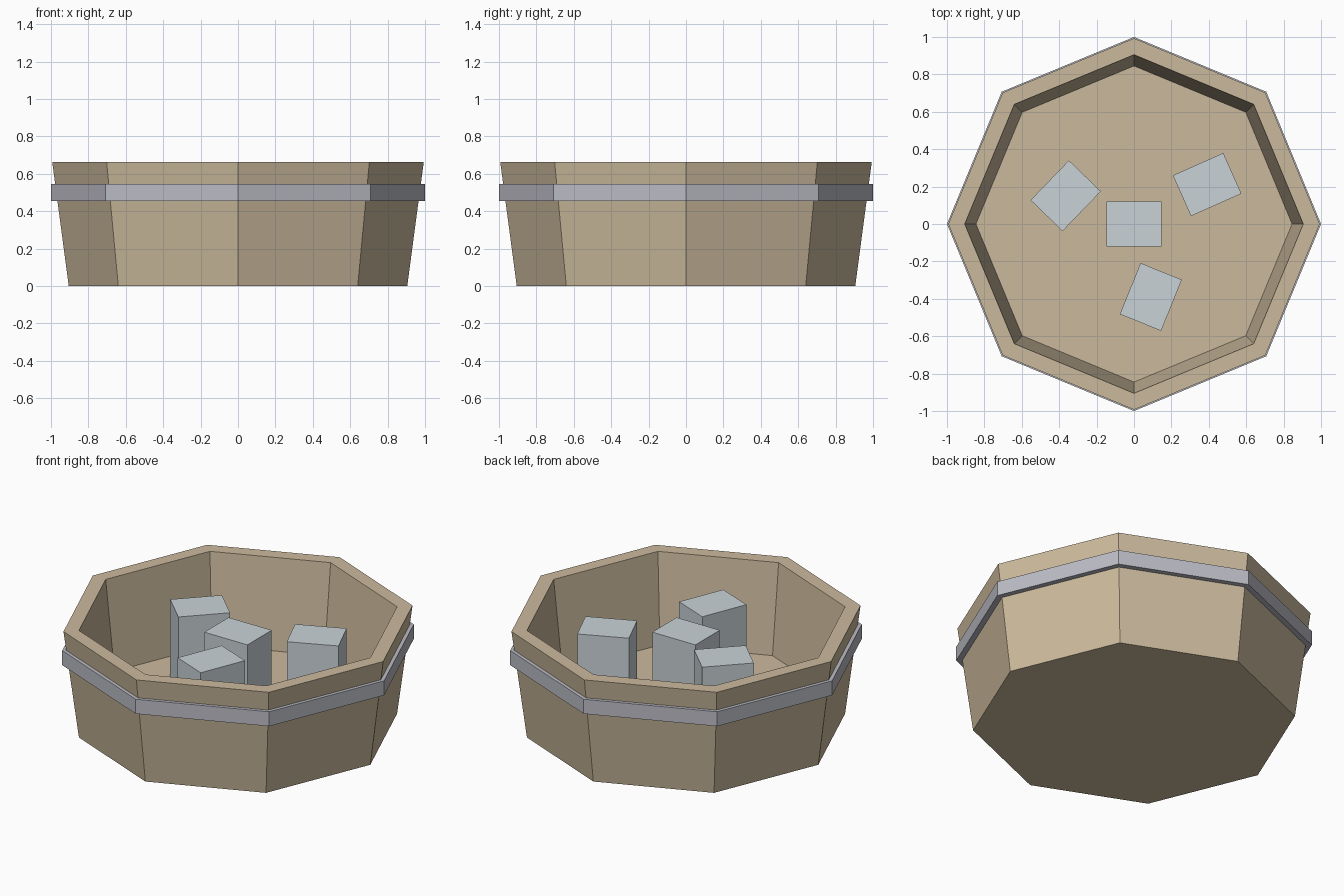
import bpy, bmesh, math
from mathutils import Matrix, Vector

default = bpy.data.objects.get("Cube")
if default:
    bpy.data.objects.remove(default, do_unlink=True)

SIDES = 8
FLOOR_Z, BLOCK_TOP = 0.11, 0.584


def make_material(name, rgb):
    mat = bpy.data.materials.new(name)
    mat.use_nodes = True
    colour = (*rgb, 1.0)
    mat.diffuse_color = colour
    mat.node_tree.nodes["Principled BSDF"].inputs["Base Color"].default_value = colour
    return mat


def finish(name, bm, mat):
    bmesh.ops.recalc_face_normals(bm, faces=bm.faces)
    mesh = bpy.data.meshes.new(name)
    bm.to_mesh(mesh)
    bm.free()
    mesh.materials.append(mat)
    obj = bpy.data.objects.new(name, mesh)
    bpy.context.collection.objects.link(obj)
    return obj


def turned(name, profile, mat, closed):
    """Octagonal part from (radius, z) rings; closed joins last ring to first, else both ends are capped."""
    bm = bmesh.new()
    rings = []
    for r, z in profile:
        angles = [math.tau * i / SIDES for i in range(SIDES)]
        rings.append([bm.verts.new((r * math.cos(a), r * math.sin(a), z)) for a in angles])
    pairs = list(zip(rings, rings[1:]))
    if closed:
        pairs.append((rings[-1], rings[0]))
    else:
        bm.faces.new(rings[0])
        bm.faces.new(rings[-1])
    for low, high in pairs:
        for i in range(SIDES):
            j = (i + 1) % SIDES
            bm.faces.new((low[i], low[j], high[j], high[i]))
    return finish(name, bm, mat)


def block(name, x, y, degrees, mat):
    bm = bmesh.new()
    height = BLOCK_TOP - FLOOR_Z
    place = (Matrix.Translation(Vector((x, y, FLOOR_Z + height / 2)))
             @ Matrix.Rotation(math.radians(degrees), 4, "Z")
             @ Matrix.Diagonal((0.295, 0.238, height, 1)))
    bmesh.ops.create_cube(bm, size=1, matrix=place)
    return finish(name, bm, mat)


wood = make_material("tan wood", (0.60, 0.49, 0.335))
metal = make_material("grey metal", (0.50, 0.505, 0.56))
ice = make_material("pale ice", (0.585, 0.65, 0.68))

# Hollow tub: outer base, outer rim, inner rim, inner floor
turned("tub", [(0.905, 0), (0.993, 0.662), (0.905, 0.662), (0.845, FLOOR_Z)], wood, False)

# Metal hoop, with its inner side buried in the tub wall
turned("hoop", [(1.0, 0.455), (1.0, 0.545), (0.95, 0.545), (0.95, 0.455)], metal, True)

# Ice blocks standing on the floor
blocks = [("centre", 0, 0, 0), ("right", -0.365, 0.151, 46),
          ("left", 0.391, 0.211, 24), ("front", 0.09, -0.39, 68)]
for side, x, y, turn in blocks:
    block("ice_block_" + side, x, y, turn, ice)
